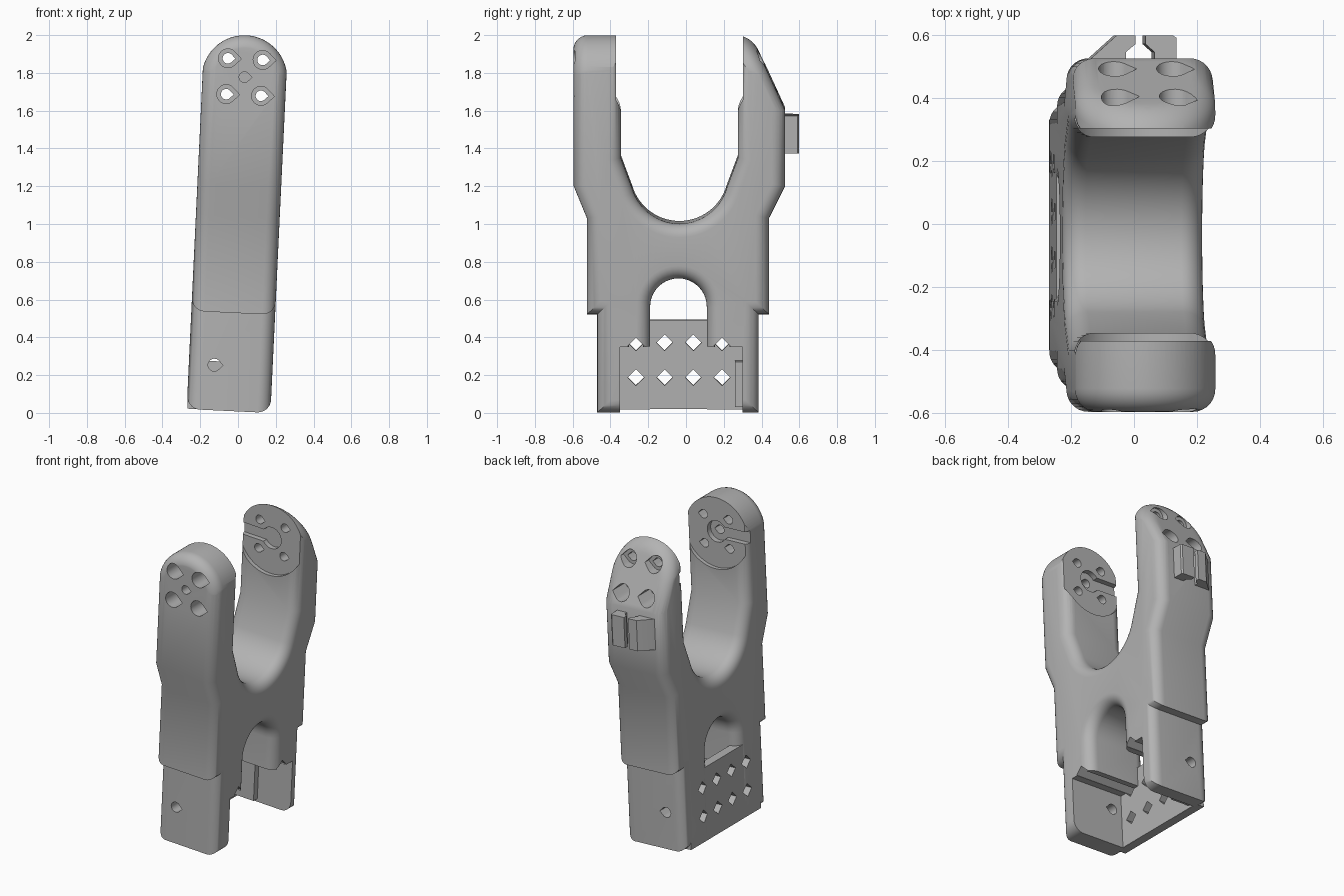
import bpy, bmesh
from math import sin, cos, pi

if "Cube" in bpy.data.objects:
    bpy.data.objects.remove(bpy.data.objects["Cube"])

LEAN, WIDTH, FILLET = 0.0475, 0.222, 0.07
HUB = 1.77                                   # height of the prong hub centre

grey = bpy.data.materials.new("plain_grey")
grey.diffuse_color = (0.45, 0.45, 0.45, 1)
grey.use_nodes = True
grey.node_tree.nodes["Principled BSDF"].inputs["Base Color"].default_value = (0.45, 0.45, 0.45, 1)


def make(name, bm):
    """Turn a bmesh into an object that shares the common lean."""
    bmesh.ops.recalc_face_normals(bm, faces=bm.faces)
    mesh = bpy.data.meshes.new(name)
    bm.to_mesh(mesh)
    bm.free()
    mesh.materials.append(grey)
    obj = bpy.data.objects.new(name, mesh)
    obj.location = (-0.05, 0, 0.01)
    obj.rotation_euler = (0, LEAN, 0)
    bpy.context.collection.objects.link(obj)
    return obj


def stack(name, rings):
    """Bridge matching rings of points and cap both ends."""
    bm = bmesh.new()
    loops = [[bm.verts.new(p) for p in ring] for ring in rings]
    n = len(loops[0])
    for a, b in zip(loops, loops[1:]):
        for i in range(n):
            j = (i + 1) % n
            bm.faces.new((a[i], a[j], b[j], b[i]))
    bm.faces.new(loops[0])
    bm.faces.new(loops[-1])
    return make(name, bm)


def prism(name, poly, axis, lo, hi):
    """Extrude a flat polygon along x, y or z."""
    place = {"x": lambda a, b, t: (t, a, b),
             "y": lambda a, b, t: (a, t, b),
             "z": lambda a, b, t: (a, b, t)}[axis]
    return stack(name, [[place(a, b, t) for a, b in poly] for t in (lo, hi)])


def box(name, x, y, z):
    return prism(name, [(x[0], y[0]), (x[1], y[0]), (x[1], y[1]), (x[0], y[1])], "z", *z)


def arc(cx, cy, r, start, end, n):
    return [(cx + r * cos(start + (end - start) * i / n),
             cy + r * sin(start + (end - start) * i / n)) for i in range(n + 1)]


def teardrop(cx, cz, r):
    return arc(cx, cz, r, pi / 4, 7 * pi / 4, 20) + [(cx + r * 1.42, cz)]


def inset(poly, d):
    """Move a counter-clockwise outline inward by d."""
    out = []
    for i, (x, y) in enumerate(poly):
        normals = []
        for p, q in ((poly[i - 1], (x, y)), ((x, y), poly[(i + 1) % len(poly)])):
            ex, ey = q[0] - p[0], q[1] - p[1]
            length = (ex * ex + ey * ey) ** 0.5
            normals.append((-ey / length, ex / length))
        (ax, ay), (bx, by) = normals
        k = d / (1 + ax * bx + ay * by)
        out.append((x + k * (ax + bx), y + k * (ay + by)))
    return out


def boolean(target, cutter, operation="DIFFERENCE"):
    cutter.hide_render = True
    mod = target.modifiers.new("cut", "BOOLEAN")
    mod.operation, mod.object, mod.solver = operation, cutter, "EXACT"
    bpy.context.view_layer.objects.active = target
    bpy.ops.object.modifier_apply(modifier=mod.name)
    bpy.data.objects.remove(cutter)


# Forked body: side outline with arch below and cradle above, filleted edges
outline = [(-0.47, 0), (-0.19, 0)]
outline += arc(-0.04, 0.56, 0.15, pi, 0, 20)
outline += [(0.11, 0), (0.385, 0), (0.385, 0.52), (0.44, 0.52), (0.44, 1.03),
            (0.525, 1.2), (0.525, 2.2), (0.275, 2.2), (0.275, 1.35)]
outline += arc(-0.035, 1.26, 0.26, -0.27, -pi + 0.27, 28)
outline += [(-0.345, 1.35), (-0.345, 2.2), (-0.595, 2.2), (-0.595, 1.2),
            (-0.525, 1.03), (-0.525, 0.52), (-0.47, 0.52)]
steps = [i * pi / 14 for i in range(8)]
layers = [(WIDTH - FILLET * (1 - sin(a)), FILLET * (1 - cos(a))) for a in steps]
layers = [(-x, d) for x, d in reversed(layers)] + layers
body = stack("forked_body", [[(x, y, z) for y, z in inset(outline, d)] for x, d in layers])

# Round the prong tips and slope the rear one
R, EDGE = 0.226, 0.075
shell = bmesh.new()
for a in steps:
    d, gap = EDGE * (1 - cos(a)), EDGE * (1 - sin(a))
    ring = arc(0, HUB - 0.005, R - d, 0, pi, 40)
    ring += [(s * (R - d), z) for s in (-1, 1) for z in (1.6, -1)]
    for x, z in ring:
        shell.verts.new((x, -0.596 + gap, z))
        shell.verts.new((x, min(0.526, 0.526 - (z - 1.6) * 0.46) - gap, z))
bmesh.ops.convex_hull(shell, input=shell.verts)
boolean(body, make("tip_shape", shell), "INTERSECT")

# Round pads and horn grooves on the inner prong faces
pad = arc(0, HUB, 0.235, -pi, 0, 32) + [(0.4, HUB), (0.4, 2.3), (-0.4, 2.3), (-0.4, HUB)]
boolean(body, prism("pad_cut", pad, "y", -0.37, 0.302))
horn = arc(0, HUB, 0.07, pi - 0.6, -pi + 0.6, 20) + [(-0.4, HUB - 0.04), (-0.4, HUB + 0.04)]
boolean(body, prism("horn_cut", horn, "y", -0.405, 0.335))

# Screw holes with wide outer bores
for sx in (-1, 1):
    for sz in (-1, 1):
        x, z = sx * 0.092, HUB + sz * 0.095
        boolean(body, prism("screw_cut", teardrop(x, z, 0.028), "y", -1, 1))
        boolean(body, prism("front_bore", teardrop(x, z, 0.05), "y", -1, -0.46))
        boolean(body, prism("rear_bore", teardrop(x, z, 0.05), "y", 0.365, 1))
boolean(body, prism("hub_cut", teardrop(0, HUB, 0.028), "y", -1, -0.3))
boolean(body, prism("leg_cut", teardrop(-0.087, 0.24, 0.033), "y", -1, 1))

# Open pocket between the legs
boolean(body, box("pocket_cut", (-0.16, 1), (-0.35, 0.3), (-1, 0.35)))

# Side plate closing the pocket, and a rail inside the rear leg
plate = box("side_plate", (-0.219, -0.158), (-0.4, 0.33), (0.002, 0.475))
rail = box("pocket_rail", (-0.17, -0.02), (0.26, 0.31), (0.02, 0.26))

# Two rows of diamond holes
for z in (0.17, 0.355):
    for i in range(4):
        y = -0.265 + i * 0.152
        diamond = [(y - 0.043, z), (y, z - 0.043), (y + 0.043, z), (y, z + 0.043)]
        for part in (plate, body):
            boolean(part, prism("diamond_cut", diamond, "x", -1, 1))

# Cable clip on the back
left_hook = [(-0.17, 0.51), (-0.05, 0.51), (-0.05, 0.545), (-0.02, 0.57),
             (-0.02, 0.597), (-0.08, 0.597), (-0.16, 0.525)]
right_hook = [(0.04, 0.51), (0.11, 0.51), (0.11, 0.59), (0.1, 0.597),
              (0.012, 0.597), (0.012, 0.57), (0.04, 0.545)]
clips = [prism("clip_hook_right", left_hook, "z", 1.37, 1.57),
         prism("clip_hook_left", right_hook, "z", 1.37, 1.57)]

# Smooth curves, sharp creases
bpy.ops.object.select_all(action="DESELECT")
for part in [body, plate, rail] + clips:
    part.select_set(True)
bpy.context.view_layer.objects.active = body
bpy.ops.object.shade_smooth_by_angle(angle=0.5)
